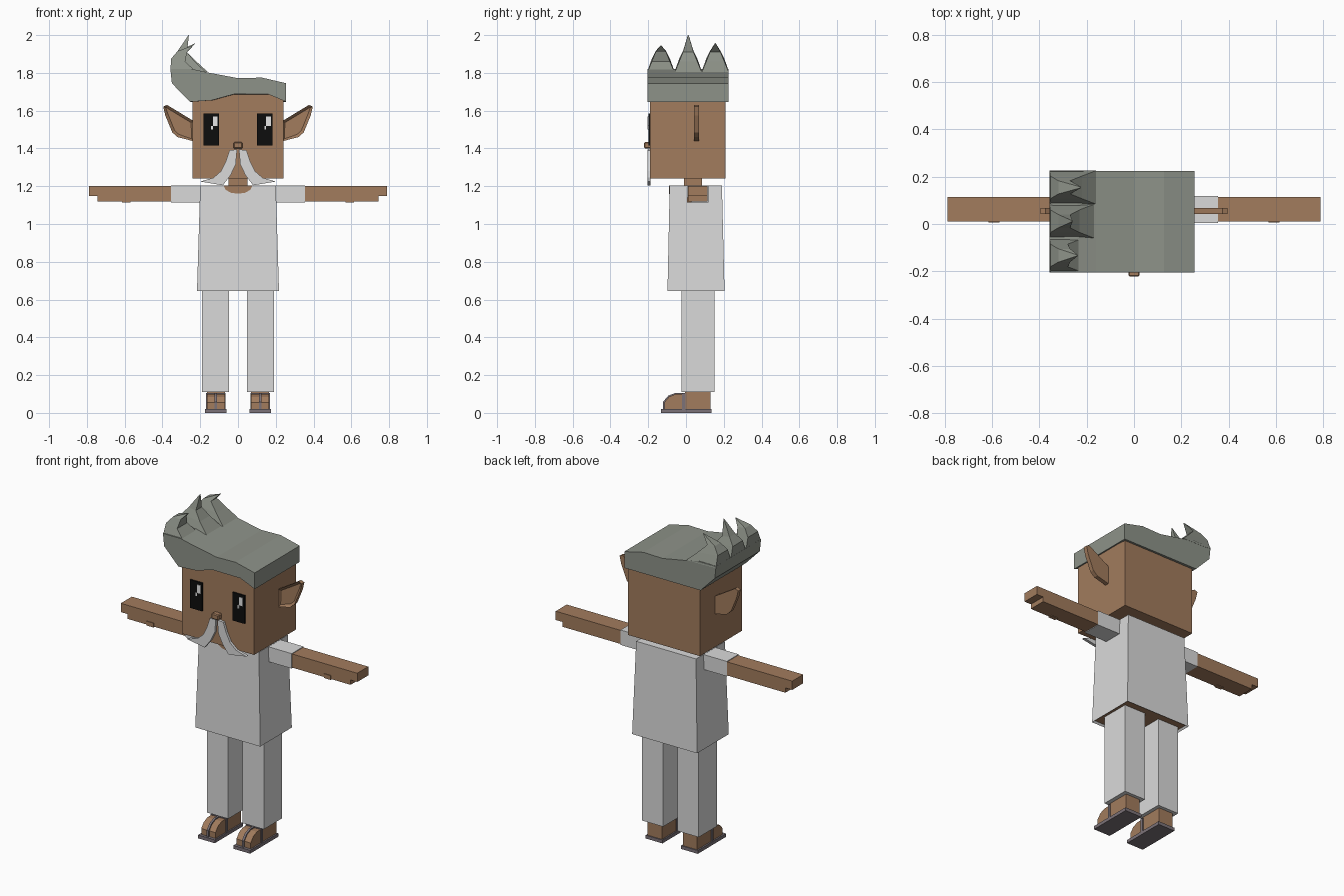
import bpy, bmesh

if "Cube" in bpy.data.objects:
    bpy.data.objects.remove(bpy.data.objects["Cube"])


def material(name, r, g, b):
    m = bpy.data.materials.new(name)
    m.use_nodes = True
    m.diffuse_color = (r, g, b, 1)
    shader = next(n for n in m.node_tree.nodes if n.type == 'BSDF_PRINCIPLED')
    shader.inputs["Base Color"].default_value = (r, g, b, 1)
    return m


skin = material("brown skin", .36, .2, .11)
hair = material("grey hair", .27, .29, .25)
cloth = material("white cloth", .7, .7, .7)
black = material("eye black", .004, .004, .004)
white = material("eye white", .8, .8, .8)
sandal = material("sandal grey", .2, .17, .19)


def loft(name, rings, *mats, edit=None):
    """Join closed rings of equal length and cap both ends."""
    bm = bmesh.new()
    loops = [[bm.verts.new(p) for p in ring] for ring in rings]
    for low, high in zip(loops, loops[1:]):
        for i in range(len(low)):
            j = (i + 1) % len(low)
            bm.faces.new((low[i], low[j], high[j], high[i]))
    bm.faces.new(loops[0][::-1])
    bm.faces.new(loops[-1])
    bmesh.ops.recalc_face_normals(bm, faces=bm.faces[:])
    bm.normal_update()
    if edit:
        edit(bm)
    mesh = bpy.data.meshes.new(name)
    bm.to_mesh(mesh)
    bm.free()
    for m in mats:
        mesh.materials.append(m)
    obj = bpy.data.objects.new(name, mesh)
    bpy.context.collection.objects.link(obj)
    return obj


def rect(x, y, z):
    return [(x[0], y[0], z), (x[1], y[0], z), (x[1], y[1], z), (x[0], y[1], z)]


def box(name, x, y, z, mat):
    return loft(name, [rect(x, y, z[0]), rect(x, y, z[1])], mat)


def front_plate(name, outline, y, mat, edit=None):
    """Extrude an x-z outline along y."""
    return loft(name, [[(a, d, b) for a, b in outline] for d in y], mat, edit=edit)


def side_plate(name, outline, x, mat):
    """Extrude a y-z outline along x."""
    return loft(name, [[(d, a, b) for a, b in outline] for d in x], mat)


def span(side, a, b):
    return sorted((side * a, side * b))


# Head, neck and nose
box("head", (-.24, .24), (-.19, .21), (1.24, 1.72), skin)
box("neck", (-.05, .05), (-.01, .085), (1.19, 1.25), skin)
nose = box("nose", (-.024, .024), (-.222, -.18), (1.4, 1.433), skin)
bevel = nose.modifiers.new("soft edge", 'BEVEL')
bevel.width, bevel.segments = .005, 1

# Hair cap: wavy fringe in front, straight hem behind
crown = [(.255, 1.745), (.127, 1.775), (0, 1.772), (-.16, 1.802),
         (-.24, 1.82), (-.358, 1.82), (-.35, 1.745)]
fringe = [(-.255, 1.647), (-.14, 1.655), (-.02, 1.688), (.16, 1.687), (.255, 1.647)]
front = [(x, -.205, z) for x, z in crown + fringe]
back = [(x, .225, z) for x, z in crown] + [(x, .225, 1.647) for x, z in fringe]
loft("hair_cap", [front, back], hair)

# Curled hair spikes: centre, inner base edge, tip x, tip height
for label, mid, inner, tip_x, tip_z in (("front", -.133, -.22, -.238, 1.945),
                                        ("middle", .012, -.17, -.26, 2.0),
                                        ("rear", .155, -.16, -.224, 1.957)):
    rings = []
    for outer, inside, half, z_out, z_in in ((-.358, inner, .071, 1.81, 1.805),
                                             (-.354, inner - .06, .048, 1.875, 1.86),
                                             (-.32, -.27, .028, 1.915, 1.91)):
        rings.append([(outer, mid - half, z_out), (inside, mid - half, z_in),
                      (inside, mid + half, z_in), (outer, mid + half, z_out)])
    rings.append(rect((tip_x - .002, tip_x), (mid - .002, mid + .002), tip_z))
    loft(label + "_hair_spike", rings, hair)


def hollow_front(bm):
    face = min(bm.faces, key=lambda f: f.calc_center_median().y)
    bmesh.ops.inset_region(bm, faces=[face], thickness=.016, depth=0)
    bmesh.ops.translate(bm, verts=face.verts[:], vec=(0, .014, 0))


def brown_underside(bm):
    face = min(bm.faces, key=lambda f: f.calc_center_median().z)
    bmesh.ops.inset_region(bm, faces=[face], thickness=.014, depth=0)
    bmesh.ops.translate(bm, verts=face.verts[:], vec=(0, 0, .01))
    face.material_index = 1


ear = [(.235, 1.545), (.375, 1.63), (.396, 1.622), (.385, 1.575),
       (.348, 1.485), (.32, 1.46), (.235, 1.438)]
moustache = [(.005, 1.395), (.045, 1.39), (.065, 1.33), (.09, 1.28), (.13, 1.245),
             (.2, 1.225), (.08, 1.205), (.04, 1.257), (.012, 1.315)]
arm = [(.35, 1.118), (.745, 1.118), (.745, 1.147), (.79, 1.147), (.79, 1.2), (.35, 1.2)]
foot = [(-.115, .02), (-.115, .055), (-.09, .085), (-.055, .1), (-.005, .1),
        (-.005, .115), (.13, .115), (.13, .02)]
strap = [(-.122, .02), (-.122, .058), (-.094, .091), (-.055, .106), (0, .106), (0, .02)]

# Torso with a flared hem and round neckline
loft("tunic", [rect((-.217, .217), (-.098, .204), .645),
               rect((-.2, .2), (-.086, .19), 1.205)], cloth, skin, edit=brown_underside)
front_plate("neckline", [(-.076, 1.204), (-.066, 1.182), (-.04, 1.166), (0, 1.16),
                         (.04, 1.166), (.066, 1.182), (.076, 1.204)], (-.091, -.084), skin)

# Paired parts
for side, label in ((1, "left"), (-1, "right")):
    def flip(outline):
        return [(side * a, b) for a, b in outline]

    front_plate(label + "_ear", flip(ear), (.043, .068), skin, hollow_front)
    front_plate(label + "_moustache", flip(moustache), (-.205, -.188), cloth)

    # Eye with glints on the same side of both eyes
    eye = side * .1415
    box(label + "_eye", (eye - .04, eye + .04), (-.199, -.19), (1.415, 1.585), black)
    box(label + "_eye_glint", (eye + .008, eye + .032), (-.203, -.198), (1.52, 1.57), white)
    box(label + "_eye_spark", (eye - .002, eye + .008), (-.203, -.198), (1.5, 1.52), white)

    box(label + "_sleeve", span(side, .19, .355), (.005, .118), (1.114, 1.204), cloth)
    front_plate(label + "_arm", flip(arm), (.01, .115), skin)
    box(label + "_thumb", span(side, .57, .615), (.006, .03), (1.114, 1.14), skin)

    box(label + "_leg", span(side, .048, .19), (-.025, .15), (.11, .66), cloth)
    side_plate(label + "_foot", foot, span(side, .07, .165), skin)
    box(label + "_sole", span(side, .062, .174), (-.133, .136), (0, .02), sandal)
    side_plate(label + "_toe_strap", strap, span(side, .111, .124), sandal)
    box(label + "_cross_strap", span(side, .065, .17), (-.02, -.003), (.015, .104), sandal)
